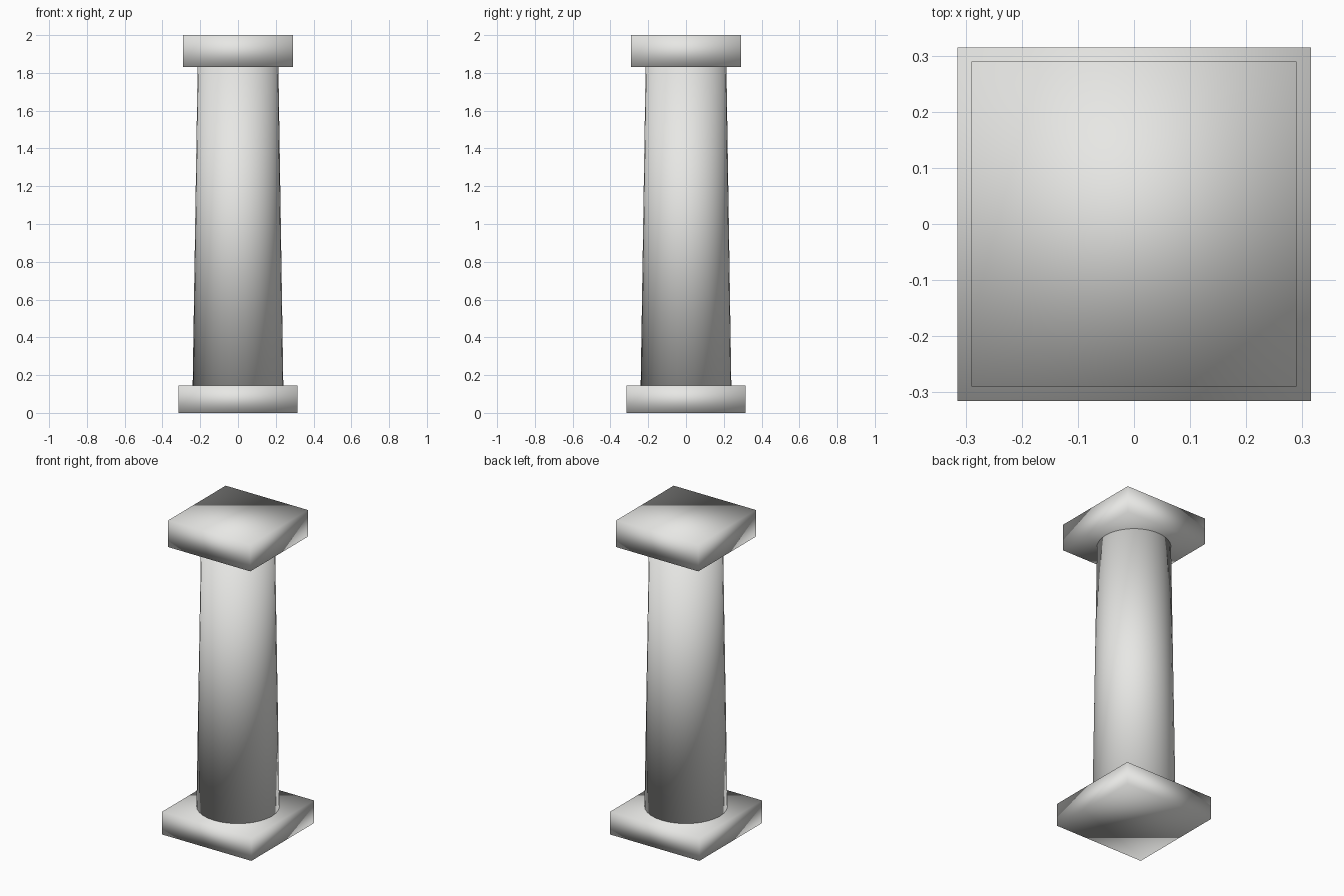
import bpy

cube = bpy.data.objects.get("Cube")
if cube:
    bpy.data.objects.remove(cube, do_unlink=True)

# Pale stone, shared by every part
stone = bpy.data.materials.new("pale_stone")
stone.use_nodes = True
colour = (0.8, 0.8, 0.78, 1)
stone.diffuse_color = colour
stone.node_tree.nodes["Principled BSDF"].inputs["Base Color"].default_value = colour


def finish(name):
    """Name the active part, colour it and shade it smooth all over."""
    part = bpy.context.object
    part.name = name
    part.data.materials.append(stone)
    bpy.ops.object.transform_apply(location=False, rotation=False, scale=True)
    bpy.ops.object.shade_smooth()


def slab(name, width, bottom, top):
    bpy.ops.mesh.primitive_cube_add(size=1, location=(0, 0, (bottom + top) / 2))
    bpy.context.object.scale = (width, width, top - bottom)
    finish(name)


BASE_TOP, CAP_BOTTOM = 0.145, 1.83

# Square foot and head slabs
slab("base_slab", 0.63, 0, BASE_TOP)
slab("capital_slab", 0.58, CAP_BOTTOM, 2)

# Tapered round shaft between them
bpy.ops.mesh.primitive_cone_add(
    vertices=32, radius1=0.24, radius2=0.214, depth=CAP_BOTTOM - BASE_TOP,
    location=(0, 0, (BASE_TOP + CAP_BOTTOM) / 2))
finish("shaft")
